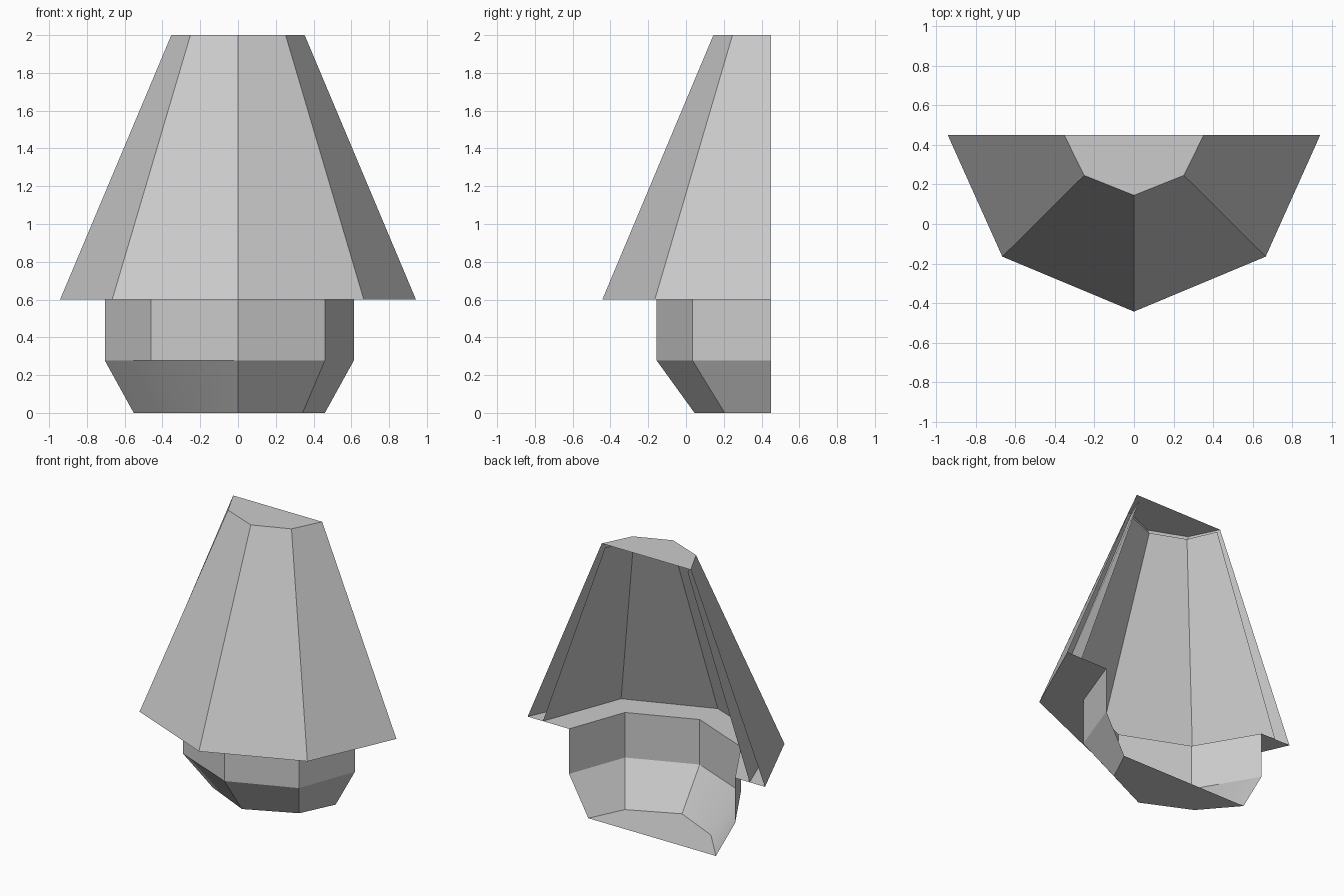
import bpy, bmesh

cube = bpy.data.objects.get("Cube")
if cube:
    bpy.data.objects.remove(cube, do_unlink=True)

# One plain grey for the whole lamp
grey = bpy.data.materials.new("plain_grey")
grey.use_nodes = True
grey.diffuse_color = (0.6, 0.6, 0.6, 1)
grey.node_tree.nodes["Principled BSDF"].inputs["Base Color"].default_value = (0.6, 0.6, 0.6, 1)

BACK = 0.45      # open wall side
SHELF_Z = 0.6    # where shade and bowl meet


def section(back_x, mid, front_y, z, left_shift=0.0):
    """Half-octagon from the -x back corner round the front to the +x back corner."""
    mx, my = mid
    return [(-back_x - left_shift, BACK, z), (-mx, my, z), (0, front_y, z),
            (mx, my, z), (back_x, BACK, z)]


def shell(name, rows, cap=None, inward=False, smooth_rule=None):
    """Skin neighbouring sections; optionally close the row with index cap."""
    bm = bmesh.new()
    rings = [[bm.verts.new(p) for p in row] for row in rows]
    for low, high in zip(rings, rings[1:]):
        for i in range(len(low) - 1):
            bm.faces.new((low[i], low[i + 1], high[i + 1], high[i]))
    if cap is not None:
        ring = rings[cap]
        bm.faces.new(ring if cap else ring[::-1])
    if inward:
        bmesh.ops.reverse_faces(bm, faces=bm.faces[:])
    if smooth_rule:
        for f in bm.faces:
            f.smooth = smooth_rule(f.calc_center_median())
    mesh = bpy.data.meshes.new(name)
    bm.to_mesh(mesh)
    bm.free()
    mesh.materials.append(grey)
    obj = bpy.data.objects.new(name, mesh)
    bpy.context.collection.objects.link(obj)
    return obj


shade_rim = section(0.942, (0.666, -0.165), -0.443, SHELF_Z)
bowl_rim = section(0.613, (0.46, 0.035), -0.155, SHELF_Z, 0.092)
bowl_waist = section(0.613, (0.46, 0.035), -0.155, 0.277, 0.092)
bowl_foot = section(0.46, (0.342, 0.205), 0.045, 0, 0.092)

# Outer shade with its flat top
shell("outer_shade",
      [shade_rim, section(0.353, (0.252, 0.246), 0.145, 2)], cap=1)

# Thin lining inside the shade
shell("shade_lining",
      [section(0.82, (0.602, -0.124), -0.36, SHELF_Z),
       section(0.328, (0.24, 0.25), 0.155, 1.975)], inward=True)

# Flat ledge joining the shade to the bowl
shell("shade_ledge", [bowl_rim, shade_rim])

# Faceted bowl with a flat floor, softened at its lower -x side
shell("bowl", [bowl_foot, bowl_waist, bowl_rim], cap=0,
      smooth_rule=lambda c: c.x < 0 and 0.01 < c.z < 0.25)
